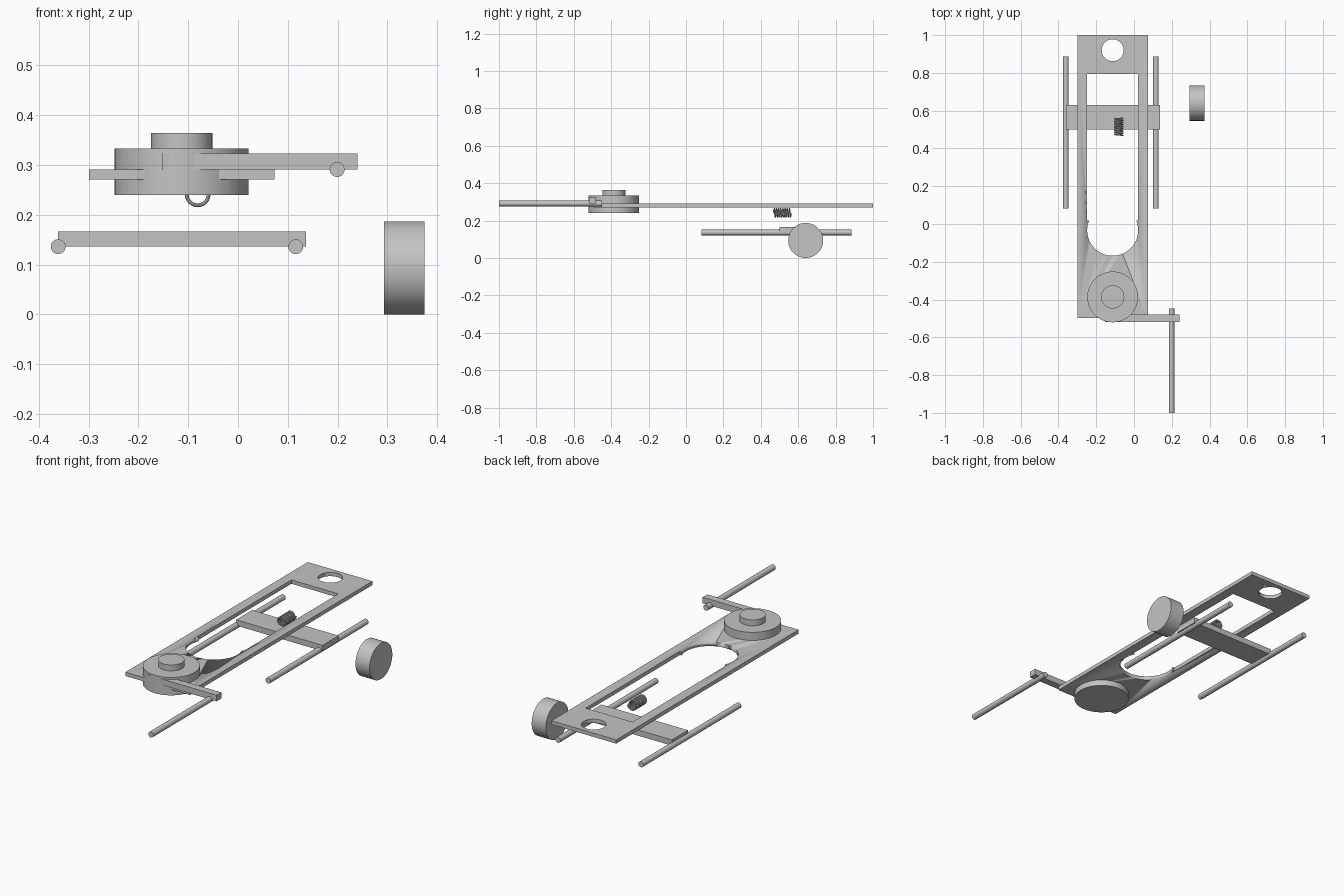
import bpy, bmesh, math
from mathutils import Matrix, Vector

cube = bpy.data.objects.get("Cube")
if cube:
    bpy.data.objects.remove(cube, do_unlink=True)

GREY = (0.55, 0.55, 0.55, 1)
grey = bpy.data.materials.new("plain grey")
grey.use_nodes = True
grey.diffuse_color = GREY
grey.node_tree.nodes["Principled BSDF"].inputs["Base Color"].default_value = GREY


def finish(bm, name):
    bmesh.ops.recalc_face_normals(bm, faces=bm.faces)
    mesh = bpy.data.meshes.new(name)
    bm.to_mesh(mesh)
    bm.free()
    mesh.materials.append(grey)
    obj = bpy.data.objects.new(name, mesh)
    bpy.context.collection.objects.link(obj)
    bpy.ops.object.select_all(action='DESELECT')
    obj.select_set(True)
    bpy.context.view_layer.objects.active = obj
    bpy.ops.object.shade_smooth_by_angle(angle=math.radians(30))
    return obj


def box(name, low, high):
    low, high = Vector(low), Vector(high)
    bm = bmesh.new()
    bmesh.ops.create_cube(bm, size=1, matrix=Matrix.Translation((low + high) / 2)
                          @ Matrix.Diagonal((high - low).to_4d()))
    return finish(bm, name)


def cylinder(name, start, end, radius, sides=64):
    start, end = Vector(start), Vector(end)
    axis = end - start
    bm = bmesh.new()
    bmesh.ops.create_cone(bm, cap_ends=True, segments=sides, radius1=radius, radius2=radius,
                          depth=axis.length, matrix=Matrix.Translation((start + end) / 2)
                          @ axis.to_track_quat('Z', 'Y').to_matrix().to_4x4())
    return finish(bm, name)


def cut(obj, cutter):
    mod = obj.modifiers.new("cut", 'BOOLEAN')
    mod.operation, mod.solver, mod.object = 'DIFFERENCE', 'EXACT', cutter
    bpy.ops.object.select_all(action='DESELECT')
    bpy.context.view_layer.objects.active = obj
    obj.select_set(True)
    bpy.ops.object.modifier_apply(modifier=mod.name)
    bpy.data.objects.remove(cutter, do_unlink=True)


# Long frame plate with slot, round slot end and hanging hole
MID = -0.113
plate = box("frame_plate", (-0.299, -0.498, 0.271), (0.073, 1.0, 0.291))
cut(plate, cylinder("hole_cutter", (MID, 0.92, 0.2), (MID, 0.92, 0.4), 0.058))
cut(plate, cylinder("slot_end_cutter", (MID, -0.033, 0.2), (MID, -0.033, 0.4), 0.135))
cut(plate, box("slot_cutter", (MID - 0.135, 0.018, 0.15), (MID + 0.135, 0.793, 0.45)))

# Turning disc and its knob
cylinder("disc", (MID, -0.386, 0.24), (MID, -0.386, 0.333), 0.1345)
cylinder("disc_knob", (MID, -0.386, 0.333), (MID, -0.386, 0.364), 0.0615)

# Crank arm and handle
box("crank_arm", (-0.153, -0.518, 0.291), (0.24, -0.48, 0.323))
cylinder("crank_handle", (0.199, -1.0, 0.291), (0.199, -0.448, 0.291), 0.015, 32)

# Carriage bar on two guide rods
box("carriage_bar", (-0.361, 0.499, 0.136), (0.137, 0.631, 0.166))
for side, x in (("right", -0.361), ("left", 0.116)):
    cylinder(side + "_guide_rod", (x, 0.082, 0.136), (x, 0.886, 0.136), 0.0148, 32)

# Loose wheel
cylinder("wheel", (0.293, 0.64, 0.0935), (0.374, 0.64, 0.0935), 0.0935)

# Coil spring: a small ring swept along a helix
TURNS, STEPS, SIDES, WIRE, COIL = 8, 24, 8, 0.0038, 0.022
bm = bmesh.new()
rings = []
for i in range(TURNS * STEPS + 1):
    a = 2 * math.pi * i / STEPS
    out = Vector((math.cos(a), 0, math.sin(a)))
    centre = Vector((-0.081, 0.469 + 0.092 * i / (TURNS * STEPS), 0.241)) + out * COIL
    rings.append([bm.verts.new(centre + WIRE * (out * math.cos(b) + Vector((0, math.sin(b), 0))))
                  for b in (2 * math.pi * k / SIDES for k in range(SIDES))])
for r, s in zip(rings, rings[1:]):
    for k in range(SIDES):
        n = (k + 1) % SIDES
        bm.faces.new((r[k], r[n], s[n], s[k]))
bm.faces.new(rings[0])
bm.faces.new(rings[-1])
finish(bm, "coil_spring")
